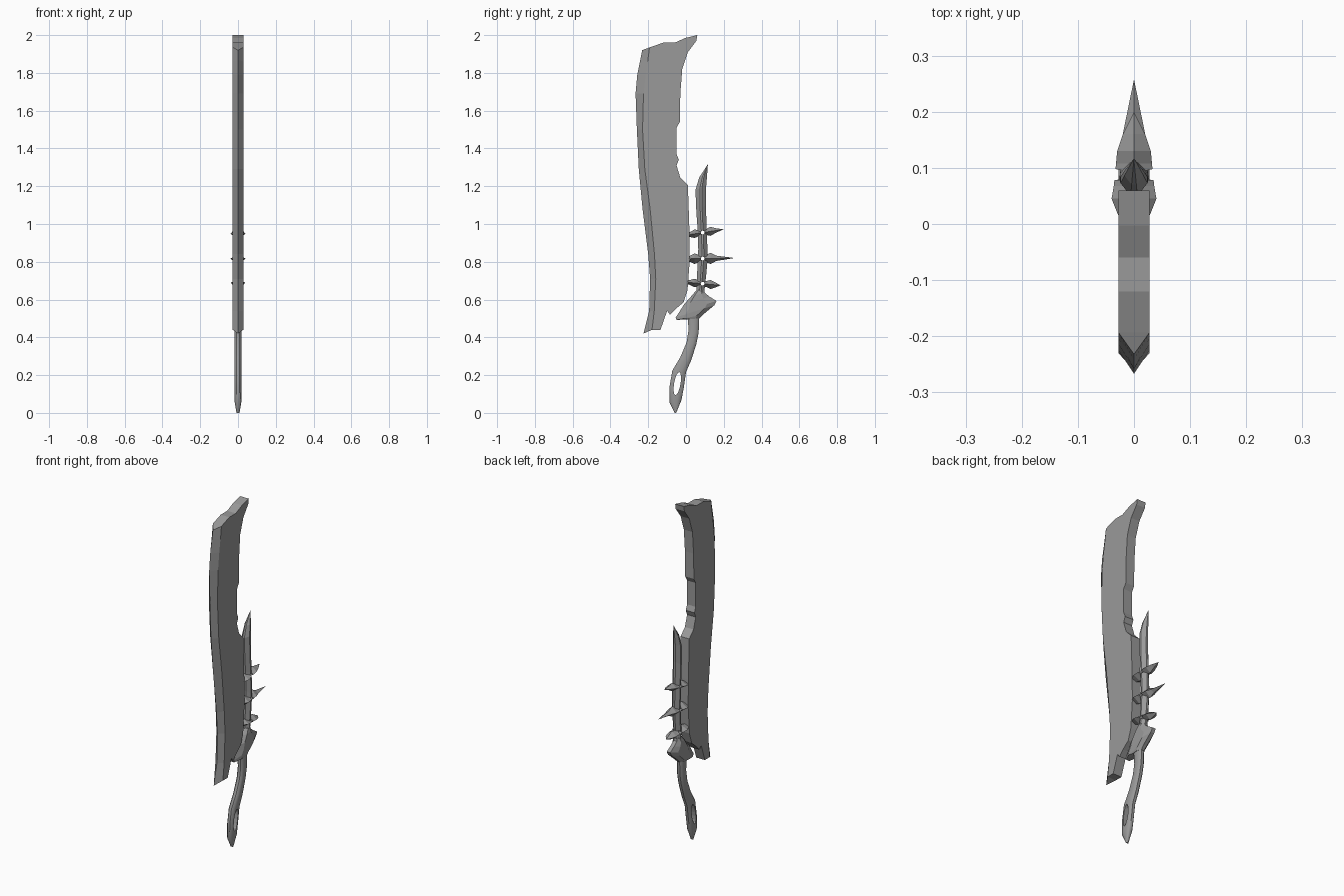
import bpy, bmesh, math
from mathutils import Matrix

cube = bpy.data.objects.get("Cube")
if cube:
    bpy.data.objects.remove(cube)

steel = bpy.data.materials.new("dull grey steel")
steel.use_nodes = True
GREY = (0.32, 0.32, 0.32, 1)
steel.diffuse_color = GREY
steel.node_tree.nodes["Principled BSDF"].inputs["Base Color"].default_value = GREY


def finish(bm, name, smooth=None):
    """Clean the mesh and turn it into a named object."""
    bmesh.ops.remove_doubles(bm, verts=bm.verts, dist=0.0005)
    bmesh.ops.recalc_face_normals(bm, faces=bm.faces)
    mesh = bpy.data.meshes.new(name)
    bm.to_mesh(mesh)
    bm.free()
    mesh.materials.append(steel)
    obj = bpy.data.objects.new(name, mesh)
    bpy.context.collection.objects.link(obj)
    if smooth:
        bpy.ops.object.select_all(action='DESELECT')
        obj.select_set(True)
        bpy.context.view_layer.objects.active = obj
        bpy.ops.object.shade_smooth_by_angle(angle=math.radians(smooth))
    return obj


def loft(name, rows, section, smooth=None):
    """Rows are (front point, back point, half width); section is (t, width factor)."""
    bm = bmesh.new()
    ring = [(t, f) for t, f in section] + [(t, -f) for t, f in reversed(section)]
    loops = []
    for (ay, az), (by, bz), w in rows:
        loops.append([bm.verts.new((f * w, ay + (by - ay) * t, az + (bz - az) * t))
                      for t, f in ring])
    n = len(ring)
    for lo, hi in zip(loops, loops[1:]):
        for i in range(n):
            j = (i + 1) % n
            bm.faces.new((lo[i], lo[j], hi[j], hi[i]))
    bm.faces.new(loops[0])
    bm.faces.new(loops[-1])
    return finish(bm, name, smooth)


def cut_hole(obj, y, z, half_y, half_z, tilt=0):
    """Drill an oval hole through the part along x."""
    bpy.ops.mesh.primitive_cylinder_add(vertices=16, radius=1, depth=0.3, location=(0, y, z))
    cutter = bpy.context.object
    cutter.hide_render = True
    turn = Matrix.Rotation(tilt, 3, 'X') @ Matrix.Rotation(math.pi / 2, 3, 'Y')
    cutter.rotation_euler = turn.to_euler()
    cutter.scale = (half_z, half_y, 1)
    mod = obj.modifiers.new("hole", 'BOOLEAN')
    mod.operation = 'DIFFERENCE'
    mod.solver = 'EXACT'
    mod.object = cutter
    bpy.context.view_layer.objects.active = obj
    bpy.ops.object.modifier_apply(modifier=mod.name)
    bpy.data.objects.remove(cutter)


# Blade: thick chipped slab with a wedge-shaped cutting edge
HALF = 0.028
edge = [(-.225, .42), (-.195, .54), (-.19, .71), (-.2, .84), (-.23, 1.08), (-.25, 1.29),
        (-.26, 1.5), (-.267, 1.69), (-.258, 1.79), (-.242, 1.87), (-.232, 1.92)]
ridge = [(-.18, .44), (-.168, .54), (-.16, .71), (-.167, .84), (-.19, 1.08), (-.218, 1.29),
         (-.23, 1.5), (-.225, 1.69), (-.213, 1.79), (-.203, 1.86), (-.193, 1.935)]
back = [(-.12, 1.96), (-.06, 1.96), (-.003, 1.985), (.06, 2), (.055, 1.97), (.01, 1.91),
        (-.02, 1.82), (-.03, 1.69), (-.033, 1.54), (-.05, 1.51), (-.05, 1.37), (-.038, 1.34),
        (-.05, 1.31), (-.03, 1.245), (.01, 1.205), (.018, .97), (.02, .81), (.008, .65),
        (-.013, .585), (-.055, .55), (-.085, .52), (-.1, .54), (-.135, .44)]
bm = bmesh.new()
tip = [bm.verts.new((0, y, z)) for y, z in edge]
sides = [[bm.verts.new((s * HALF, y, z)) for y, z in ridge + back] for s in (-1, 1)]
k = len(ridge)
for side in sides:
    bm.faces.new(side)
    for i in range(k - 1):
        bm.faces.new((tip[i], tip[i + 1], side[i + 1], side[i]))
left, right = sides
for i in range(k - 1, len(left)):
    j = (i + 1) % len(left)
    bm.faces.new((left[i], left[j], right[j], right[i]))
for i in (0, k - 1):
    bm.faces.new((tip[i], left[i], right[i]))
finish(bm, "blade")

# Handle: curved grip ending in a pointed pommel with an oval eye
rounded = [(0, .4), (.12, .8), (.35, 1), (.65, 1), (.88, .8), (1, .4)]
handle = loft("handle", [
    ((-.06, 0), (-.052, 0), .008),
    ((-.087, .055), (-.024, .068), .018),
    ((-.087, .14), (-.012, .132), .019),
    ((-.072, .225), (0, .215), .019),
    ((-.03, .295), (.028, .28), .019),
    ((.003, .373), (.055, .365), .019),
    ((.014, .44), (.067, .425), .019),
    ((.008, .51), (.07, .505), .02)], rounded, 40)
cut_hole(handle, -.046, .155, .017, .062, -.17)

# Guard: slanted collar with two swept points
chamfer = [(0, .4), (.25, 1), (.75, 1), (1, .4)]
loft("guard", [
    ((.0, .495), (.07, .5), .022),
    ((-.05, .492), (.09, .52), .026),
    ((-.055, .505), (.15, .57), .028),
    ((-.035, .535), (.162, .592), .028),
    ((-.01, .575), (.125, .615), .028),
    ((.03, .62), (.1, .635), .026),
    ((.055, .65), (.096, .65), .02)], chamfer)

# Rear spine: slim upright prong rising behind the blade
keel = [(0, .25), (.4, 1), (.6, 1), (1, .25)]
spine = loft("rear_spine", [
    ((.054, .63), (.096, .63), .022),
    ((.06, .76), (.108, .74), .024),
    ((.065, .865), (.115, .82), .025),
    ((.061, .98), (.11, .97), .025),
    ((.055, 1.06), (.105, 1.1), .025),
    ((.05, 1.18), (.107, 1.2), .024),
    ((.07, 1.246), (.111, 1.25), .017),
    ((.115, 1.315), (.116, 1.318), .001)], keel)

# Cross spikes: three double-pointed thorns pierced at the spine
diamond = [(0, 0), (.5, 1), (1, 0)]
for label, y0, z0, y1, z1 in (("lower", -.03, .695, .183, .675),
                              ("middle", -.035, .815, .258, .82),
                              ("upper", -.04, .935, .2, .972)):
    size = .8 + .2 * (label == "middle")
    rows = []
    for y, h, w in ((y0, 0, 0), (.02, .016, .03), (.045, .028, .04), (.068, .02, .036),
                    (.108, .02, .032), (.13, .03, .03), (.16, .014, .02), (y1, 0, 0)):
        z = z0 + (z1 - z0) * (y - y0) / (y1 - y0)
        rows.append(((y, z - h * size), (y, z + h * size), w))
    spike = loft(label + "_spike", rows, diamond)
    mid = .088
    hole_z = z0 + (z1 - z0) * (mid - y0) / (y1 - y0)
    for part in (spike, spine):
        cut_hole(part, mid, hole_z, .01, .01)
